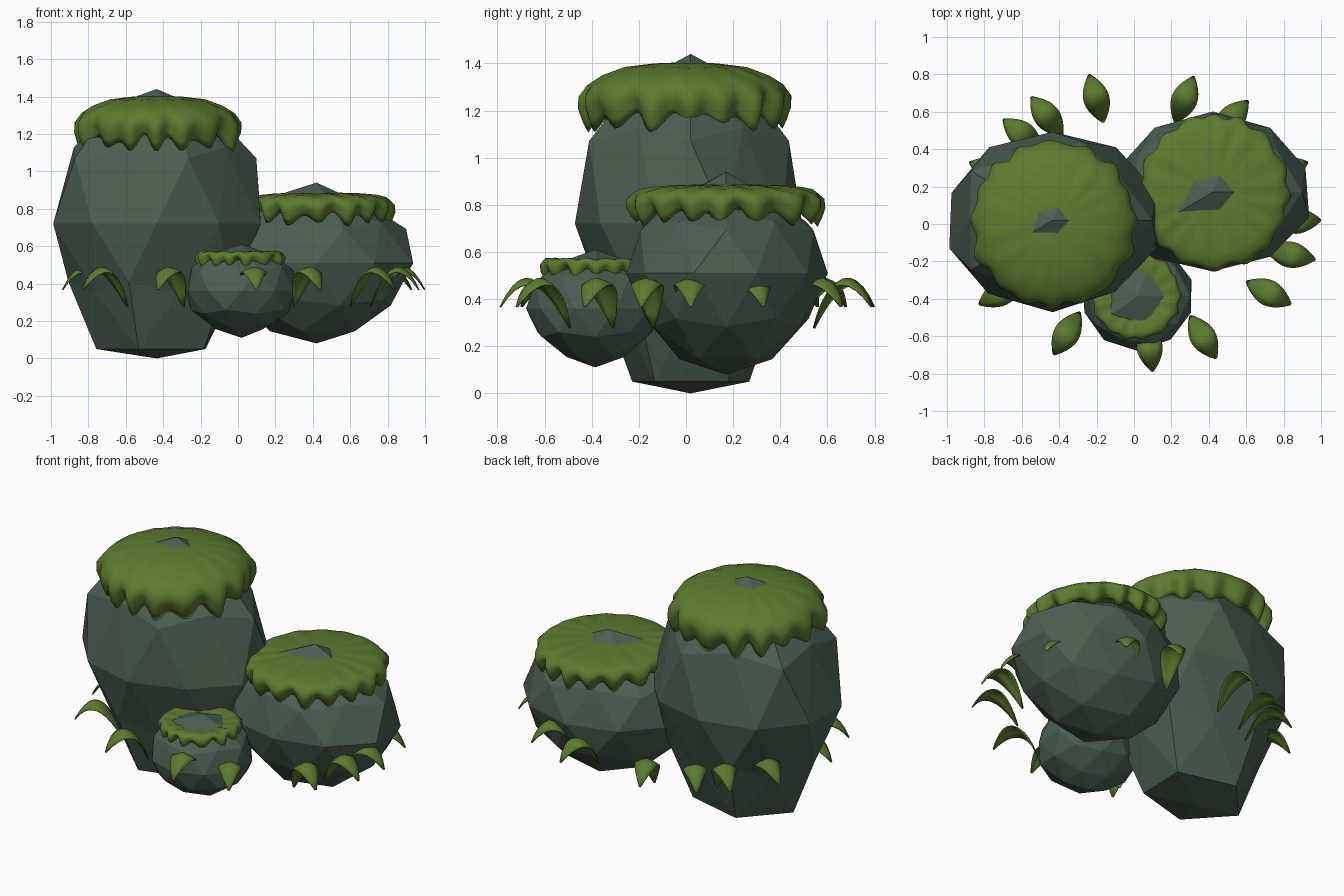
import bpy, bmesh, math, random
from mathutils import Vector

if "Cube" in bpy.data.objects:
    bpy.data.objects.remove(bpy.data.objects["Cube"])

random.seed(4)


def material(name, rgb):
    m = bpy.data.materials.new(name)
    m.diffuse_color = (*rgb, 1)
    m.use_nodes = True
    m.node_tree.nodes["Principled BSDF"].inputs["Base Color"].default_value = m.diffuse_color
    return m


STONE = material("dark green stone", (0.070, 0.114, 0.084))
MOSS = material("moss green", (0.108, 0.200, 0.029))


def finish(bm, name, mat, smooth):
    bmesh.ops.recalc_face_normals(bm, faces=bm.faces)
    me = bpy.data.meshes.new(name)
    bm.to_mesh(me)
    bm.free()
    me.materials.append(mat)
    for p in me.polygons:
        p.use_smooth = smooth
    ob = bpy.data.objects.new(name, me)
    bpy.context.collection.objects.link(ob)
    return ob


# Faceted boulder: icosphere whose seven vertex rings follow a (z, radius) profile
def boulder(name, center, rx, ry, rings, ridge, flat):
    cx, cy = center
    levels = (1, .85, .487, 0, -.487, -.85, -1)
    bm = bmesh.new()
    bmesh.ops.create_icosphere(bm, subdivisions=2, radius=1)
    for v in bm.verts:
        i = min(range(7), key=lambda k: abs(levels[k] - v.co.z))
        z, r = rings[i]
        a = math.atan2(v.co.y, v.co.x)
        if i in (2, 4):
            z += (v.co.z - levels[i]) * (rings[0][0] - rings[6][0]) / 2
            if abs(v.co.z) > .487:
                r *= flat       # in-between corners pulled in for larger facets
        if i == 1 and abs(a - math.radians(-144)) < .2:
            z += ridge          # one ridge shows through the moss
        r *= random.uniform(.98, 1.03)
        v.co = (cx + math.cos(a) * rx * r, cy + math.sin(a) * ry * r, z)
    return finish(bm, name, STONE, False)


boulder("tall_boulder", (-.435, .02), .575, .48,
        [(1.44, 0), (1.31, .52), (1.10, .92), (.72, 1), (.38, .83), (.05, .55), (0, 0)], .04, .83)
boulder("medium_boulder", (.42, .17), .53, .43,
        [(.94, 0), (.79, .62), (.71, .9), (.51, 1), (.30, .84), (.145, .47), (.08, 0)], .065, .9)
boulder("small_boulder", (.02, -.385), .305, .29,
        [(.61, 0), (.555, .55), (.48, .92), (.36, 1), (.25, .88), (.155, .45), (.11, 0)], .015, .92)


# Moss cap: shallow dome with radial creases and an uneven fluted skirt
def moss_cap(name, center, rx, ry, heights, lobes, drop):
    cx, cy = center
    radii = (.3, .6, .82, .93, 1.0, .99, .95, .91, .8)
    flute = (0, .004, .012, .02, .035, .05, .05, .04, 0)
    hang = (.0, .06, .12, .18, .3, .5, .75, 1, 0)
    n = lobes * 8
    bm = bmesh.new()
    top = bm.verts.new((cx, cy, heights[0]))
    ph = [random.uniform(0, 6.28) for _ in range(5)]
    rows = []
    for i, (r, f, h, z) in enumerate(zip(radii, flute, hang, heights[1:])):
        row = []
        for k in range(n):
            a = math.tau * k / n
            w = math.cos(lobes * a + .9 * math.sin(3 * a + ph[0]))
            w *= .8 + .3 * math.sin(5 * a + ph[1])
            s = .5 * math.sin(7 * a + ph[2] + .5 * i) + .5 * math.sin(11 * a + ph[3] - .4 * i)
            rr = r * (1 + f * w + .018 * r * r * s)
            row.append(bm.verts.new((cx + rx * rr * math.cos(a),
                                     cy + ry * rr * math.sin(a),
                                     z - drop * h * (w + .35 * s))))
        rows.append(row)
    for k in range(n):
        j = (k + 1) % n
        bm.faces.new((top, rows[0][k], rows[0][j]))
        for p, q in zip(rows, rows[1:]):
            bm.faces.new((p[k], q[k], q[j], p[j]))
    return finish(bm, name, MOSS, True)


moss_cap("tall_moss_cap", (-.43, 0), .435, .44,
         (1.405, 1.40, 1.382, 1.345, 1.315, 1.27, 1.225, 1.18, 1.145, 1.20), 16, .042)
moss_cap("medium_moss_cap", (.43, .17), .395, .41,
         (.888, .886, .88, .87, .858, .832, .80, .77, .745, .78), 16, .038)
moss_cap("small_moss_cap", (.01, -.385), .235, .23,
         (.545, .55, .563, .572, .57, .553, .535, .515, .505, .52), 14, .03)


# Arching keeled leaf from a low inner base over an apex to an outer tip
def leaf(index, tx, ty):
    out = Vector((tx, ty, 0))
    tip_r = out.length
    out.normalize()
    side = Vector((-out.y, out.x, 0))
    n = 10
    bm = bmesh.new()
    rows = []
    for i in range(n + 1):
        t = i / n
        # quadratic arc: base z .28, apex near .48, tip z .37
        z = .28 * (1 - t) ** 2 + 1.30 * t * (1 - t) + .37 * t * t
        p = out * (tip_r - .27 * (1 - t)) + Vector((0, 0, z))
        w = .07 * math.sin(math.pi * (.02 + .96 * t)) ** .9
        rows.append([bm.verts.new(p + side * w * s - Vector((0, 0, .4 * w * abs(s) ** 1.5)))
                     for s in (-1, -.5, 0, .5, 1)])
    for p, q in zip(rows, rows[1:]):
        for k in range(4):
            bm.faces.new((p[k], q[k], q[k + 1], p[k + 1]))
    ob = finish(bm, f"leaf_{index:02d}", MOSS, True)
    mod = ob.modifiers.new("thickness", "SOLIDIFY")
    mod.thickness = .006


tips = [(-.24, .80), (.32, .79), (-.55, .68), (-.70, .56), (.61, .66), (.93, .33),
        (1.0, .02), (.97, -.19), (.84, -.43), (.44, -.72), (.10, -.79), (-.43, -.70),
        (-.83, -.43), (-.94, -.10), (-.88, .33)]
for i, (x, y) in enumerate(tips, 1):
    leaf(i, x, y)
